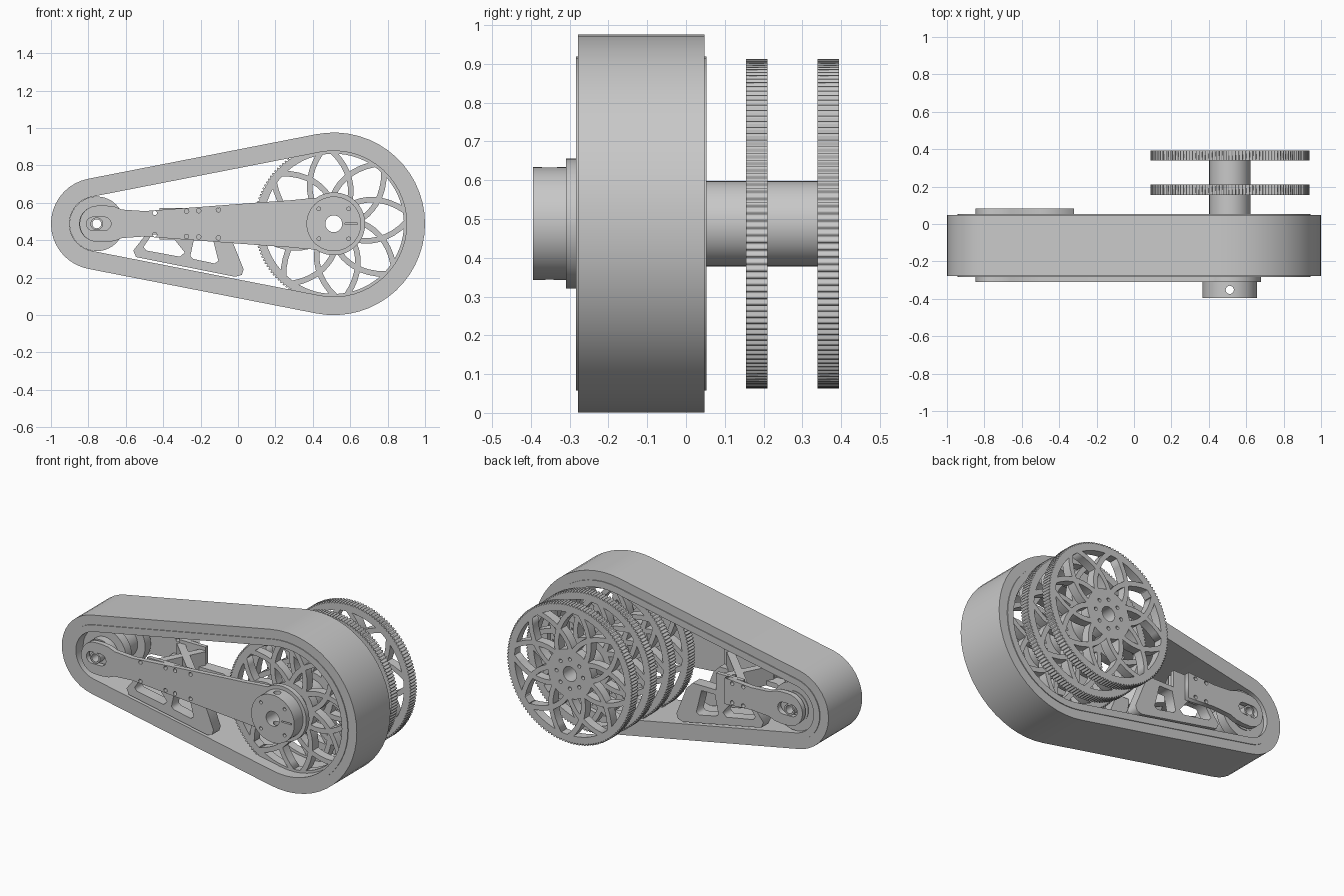
import bpy, bmesh
from math import sin, cos, pi, radians, degrees, asin
from mathutils import Matrix, Vector

if "Cube" in bpy.data.objects:
    bpy.data.objects.remove(bpy.data.objects["Cube"])

metal = bpy.data.materials.new("plain_grey")
metal.use_nodes = True
grey = (0.58, 0.58, 0.58, 1)
metal.diffuse_color = grey
metal.node_tree.nodes["Principled BSDF"].inputs["Base Color"].default_value = grey

AXLE = (0.512, 0.488)
IDLER = (-0.755, 0.488)
MID = 0.488
TO_XZ = Matrix.Rotation(pi / 2, 4, 'X')


def arc(c, r, a0=0, a1=360, n=40):
    full = abs(a1 - a0) == 360
    steps = n if full else n + 1
    return [(c[0] + r * cos(radians(a0 + (a1 - a0) * i / n)),
             c[1] + r * sin(radians(a0 + (a1 - a0) * i / n))) for i in range(steps)]


def finish(name, bm):
    me = bpy.data.meshes.new(name)
    bm.to_mesh(me)
    bm.free()
    me.materials.append(metal)
    ob = bpy.data.objects.new(name, me)
    bpy.context.collection.objects.link(ob)
    return ob


def plate(name, shapes, y0, y1):
    """Extrude x-z shapes along y; each shape is an outline followed by its holes."""
    bm = bmesh.new()
    for loops in shapes:
        cu = bpy.data.curves.new("profile", 'CURVE')
        cu.dimensions = '2D'
        cu.fill_mode = 'BOTH'
        cu.extrude = (y1 - y0) / 2
        for loop in loops:
            sp = cu.splines.new('POLY')
            sp.points.add(len(loop) - 1)
            for p, (x, z) in zip(sp.points, loop):
                p.co = (x, z, 0, 1)
            sp.use_cyclic_u = True
        tmp = bpy.data.objects.new("profile", cu)
        bpy.context.collection.objects.link(tmp)
        dg = bpy.context.evaluated_depsgraph_get()
        me = bpy.data.meshes.new_from_object(tmp.evaluated_get(dg))
        me.transform(Matrix.Translation((0, (y0 + y1) / 2, 0)) @ TO_XZ)
        bm.from_mesh(me)
        bpy.data.objects.remove(tmp)
        bpy.data.curves.remove(cu)
        bpy.data.meshes.remove(me)
    bmesh.ops.remove_doubles(bm, verts=bm.verts, dist=1e-5)
    return finish(name, bm)


def mirrored(top):
    """Close an outline by mirroring its upper half about the axle line."""
    return top + [(x, 2 * MID - z) for x, z in reversed(top)]


def belt_loop(offset):
    """Two arcs joined by their outer tangents."""
    big, small = 0.488 - offset, 0.245 - offset
    lean = 90 + degrees(asin((big - small) / (AXLE[0] - IDLER[0])))
    return arc(AXLE, big, -lean, lean, 30) + arc(IDLER, small, lean, 360 - lean, 18)


# Belt: thick outer layer and slightly wider inner strip
plate("belt_outer", [[belt_loop(0), belt_loop(0.075)]], -0.278, 0.048)
plate("belt_inner_strip", [[belt_loop(0.057), belt_loop(0.098)]], -0.283, 0.053)


# Toothed wheels with crossing spokes
def gear_outline(teeth=140, r0=0.416, r1=0.425):
    pts = []
    for i in range(teeth):
        for k, r in ((0, r0), (0.3, r0), (0.45, r1), (0.85, r1)):
            a = 2 * pi * (i + k) / teeth
            pts.append((AXLE[0] + r * cos(a), AXLE[1] + r * sin(a)))
    return pts


def spoke(start, sweep, width=0.03, n=8):
    mid = []
    for i in range(n + 1):
        t = i / n
        r, a = 0.12 + 0.265 * t, start + sweep * t
        mid.append(Vector((AXLE[0] + r * cos(a), AXLE[1] + r * sin(a))))
    left, right = [], []
    for i, p in enumerate(mid):
        d = (mid[min(i + 1, n)] - mid[max(i - 1, 0)]).normalized() * width / 2
        left.append((p.x - d.y, p.y + d.x))
        right.append((p.x + d.y, p.y - d.x))
    return left + right[::-1]


def bolt_circle(c, r, count, hole, phase=0):
    return [arc((c[0] + r * cos(phase + 2 * pi * i / count),
                 c[1] + r * sin(phase + 2 * pi * i / count)), hole, n=10) for i in range(count)]


def wheel(name, y0):
    shapes = [[gear_outline(), arc(AXLE, 0.375, n=72)],
              [arc(AXLE, 0.15), arc(AXLE, 0.045, n=24)] + bolt_circle(AXLE, 0.09, 8, 0.011)]
    for i in range(8):
        a = 2 * pi * i / 8 + 0.1
        shapes += [[spoke(a, 0.7)], [spoke(a, -0.7)]]
    plate(name, shapes, y0, y0 + 0.055)


for name, y in (("front_inner_wheel", -0.213), ("back_inner_wheel", -0.029),
                ("front_outer_wheel", 0.155), ("back_outer_wheel", 0.339)):
    wheel(name, y)

# Axle tube and front collar with a clamping slit and a cross-drilled screw hole
plate("axle_tube", [[arc(AXLE, 0.11), arc(AXLE, 0.045, n=24)]], -0.28, 0.341)
slit = [(0.572, 0.484), (0.64, 0.484), (0.64, 0.492), (0.572, 0.492)]
collar = plate("front_collar", [[arc(AXLE, 0.146, n=48), arc(AXLE, 0.045, n=24), slit]
                                + bolt_circle(AXLE, 0.113, 4, 0.01, pi / 4)], -0.395, -0.31)
bm = bmesh.new()
bmesh.ops.create_cone(bm, cap_ends=True, segments=16, radius1=0.022, radius2=0.022, depth=0.5,
                      matrix=Matrix.Translation((AXLE[0], -0.352, MID)))
cutter = finish("screw_hole_cutter", bm)
cutter.hide_render = True
cutter.hide_viewport = True
cut = collar.modifiers.new("screw_hole", 'BOOLEAN')
cut.operation = 'DIFFERENCE'
cut.object = cutter

# Long front arm
slot = arc((-0.775, MID), 0.036, 90, 270, 10) + arc((-0.715, MID), 0.036, -90, 90, 10)
idler_end = [(-0.62, 0.564), (-0.66, 0.58), (-0.71, 0.586)] + arc((-0.75, MID), 0.097, 90, 178, 10)
arm_top = arc(AXLE, 0.168, 2, 125, 16) + [(0.36, 0.622), (0.27, 0.613), (0.18, 0.607),
                                         (-0.5, 0.556)] + idler_end
bolts = [arc((x, MID + s * h), 0.012, n=10) for s in (1, -1)
         for x, h in ((-0.445, 0.058), (-0.275, 0.068), (-0.21, 0.07), (-0.105, 0.075))]
plate("front_arm", [[mirrored(arm_top), arc(AXLE, 0.045, n=24), slot] + bolts], -0.31, -0.28)

# Short back arm
back_top = [(-0.32, 0.568), (-0.5, 0.556)] + idler_end
back_bolts = [arc((x, MID + s * 0.058), 0.012, n=10) for s in (1, -1) for x in (-0.445, -0.37)]
plate("back_arm", [[mirrored(back_top), slot] + back_bolts], 0.05, 0.082)

# Idler roller with two flanged discs and a hollow pin
plate("idler_core", [[arc(IDLER, 0.095), arc(IDLER, 0.03, n=20)]], -0.26, 0.03)
for name, y in (("front_idler_disc", -0.213), ("back_idler_disc", -0.029)):
    plate(name, [[arc(IDLER, 0.146), arc(IDLER, 0.03, n=20)]], y, y + 0.055)
plate("idler_pin", [[arc(IDLER, 0.034, n=20), arc(IDLER, 0.024, n=20)]], -0.305, 0.078)

# Truss frames under the arms
truss = [(-0.47, 0.46), (-0.56, 0.345), (-0.545, 0.31), (-0.015, 0.205), (0.02, 0.215),
         (0.03, 0.245), (-0.04, 0.42), (-0.08, 0.46)]
openings = [[(-0.46, 0.43), (-0.505, 0.365), (-0.49, 0.345), (-0.31, 0.312), (-0.285, 0.335), (-0.36, 0.43)],
            [(-0.23, 0.43), (-0.255, 0.315), (-0.24, 0.3), (-0.125, 0.276), (-0.105, 0.29), (-0.14, 0.43)]]
for name, y in (("front_truss", -0.28), ("back_truss", -0.02)):
    plate(name, [[truss] + openings], y, y + 0.07)


# Crossed brace joining the two arms
def bar(name, a, b, z0, z1, width):
    a, b = Vector(a), Vector(b)
    d = b - a
    bm = bmesh.new()
    m = (Matrix.Translation((*((a + b) / 2), (z0 + z1) / 2))
         @ Matrix.Rotation(Vector((1, 0)).angle_signed(d) * -1, 4, 'Z')
         @ Matrix.Diagonal((d.length, width, z1 - z0, 1)))
    bmesh.ops.create_cube(bm, size=1, matrix=m)
    finish(name, bm)


bar("brace_one", (-0.41, 0.03), (-0.12, -0.26), 0.43, 0.545, 0.045)
bar("brace_two", (-0.25, 0.03), (-0.4, -0.26), 0.432, 0.543, 0.045)
bar("front_brace_flange", (-0.42, -0.268), (-0.08, -0.268), 0.405, 0.572, 0.024)
bar("back_brace_flange", (-0.42, 0.038), (-0.24, 0.038), 0.42, 0.565, 0.024)
